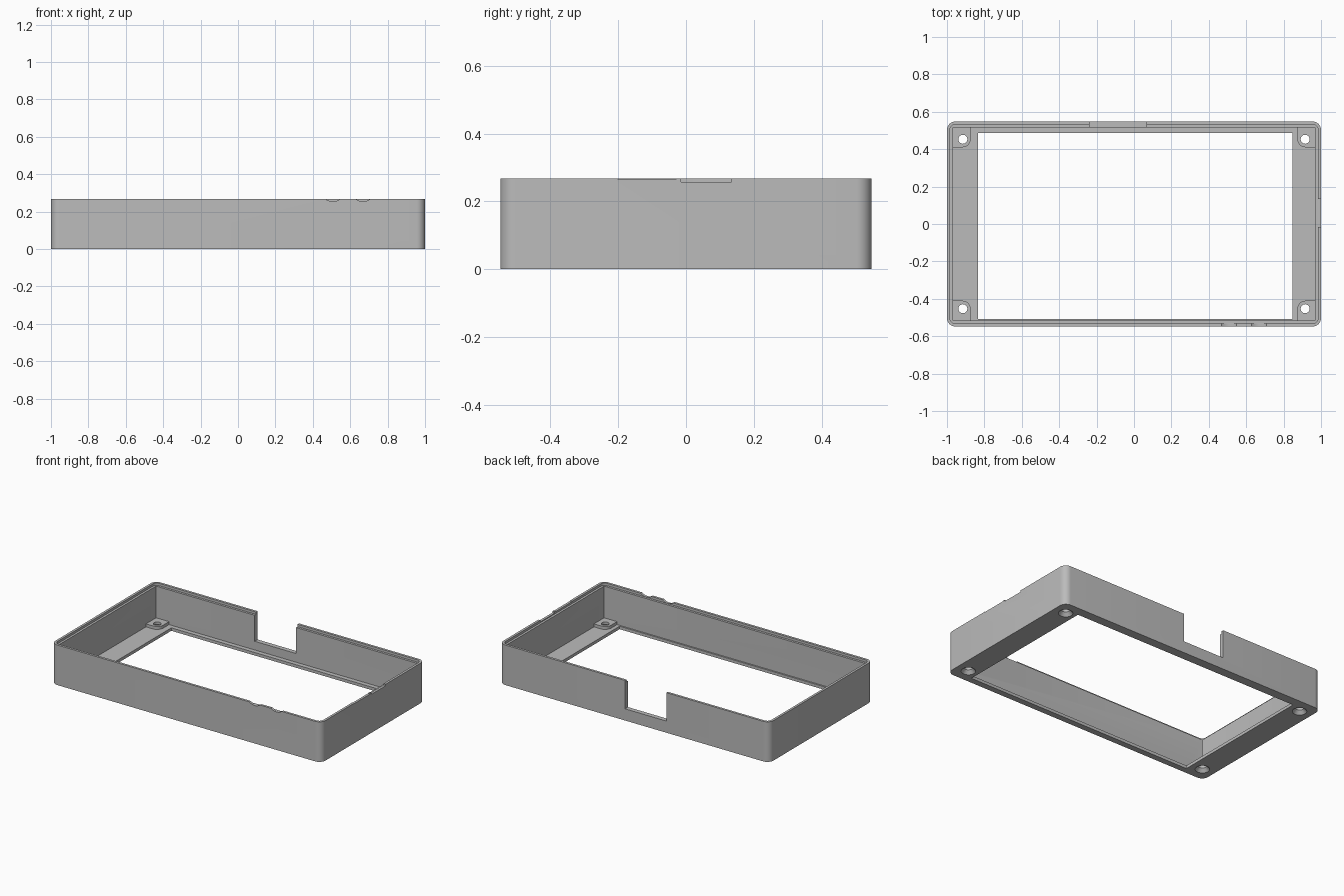
import bpy, bmesh, math
from math import cos, sin, pi

cube = bpy.data.objects.get("Cube")
if cube:
    bpy.data.objects.remove(cube, do_unlink=True)

HX, HY, H = 1.0, 0.548, 0.268      # outer half sizes and height
FLOOR, STEP = 0.02, 0.252          # floor thickness, height of the inner rim
MID, WALL = 0.016, 0.031           # lip thickness, wall thickness

grey = bpy.data.materials.new("plain grey")
grey.use_nodes = True
grey.diffuse_color = (0.5, 0.5, 0.5, 1)
grey.node_tree.nodes["Principled BSDF"].inputs["Base Color"].default_value = (0.5, 0.5, 0.5, 1)


def finish(bm, name):
    bmesh.ops.recalc_face_normals(bm, faces=bm.faces)
    mesh = bpy.data.meshes.new(name)
    bm.to_mesh(mesh)
    bm.free()
    mesh.materials.append(grey)
    ob = bpy.data.objects.new(name, mesh)
    bpy.context.collection.objects.link(ob)
    return ob


def rounded_rect(x0, x1, y0, y1, r, n=8):
    corners = [(x1 - r, y1 - r), (x0 + r, y1 - r), (x0 + r, y0 + r), (x1 - r, y0 + r)]
    return [(cx + r * cos((q + i / n) * pi / 2), cy + r * sin((q + i / n) * pi / 2))
            for q, (cx, cy) in enumerate(corners) for i in range(n + 1)]


def inset(d, r):
    return rounded_rect(-HX + d, HX - d, -HY + d, HY - d, r)


def prism(name, outline, z0, z1):
    bm = bmesh.new()
    face = bm.faces.new([bm.verts.new((x, y, z0)) for x, y in outline])
    ext = bmesh.ops.extrude_face_region(bm, geom=[face])
    for v in ext["geom"]:
        if isinstance(v, bmesh.types.BMVert):
            v.co.z = z1
    return finish(bm, name)


def box(name, x0, x1, y0, y1, z0, z1):
    return prism(name, [(x0, y0), (x1, y0), (x1, y1), (x0, y1)], z0, z1)


def cone(name, loc, r0, r1, depth, tilt=0, sides=32):
    bm = bmesh.new()
    bmesh.ops.create_cone(bm, cap_ends=True, segments=sides, radius1=r0, radius2=r1, depth=depth)
    ob = finish(bm, name)
    ob.location = loc
    ob.rotation_euler.x = tilt
    return ob


# Case: floor, walls and stepped rim, lofted as one closed band
opening = rounded_rect(-0.835, 0.847, -0.507, 0.487, 0.002)
loops = [(opening, 0), (inset(0, 0.045), 0), (inset(0, 0.045), H), (inset(MID, 0.029), H),
         (inset(MID, 0.029), STEP), (inset(WALL, 0.004), STEP), (inset(WALL, 0.004), FLOOR),
         (opening, FLOOR)]
bm = bmesh.new()
rings = [[bm.verts.new((x, y, z)) for x, y in pts] for pts, z in loops]
for a, b in zip(rings, rings[1:] + rings[:1]):
    for i in range(len(a)):
        j = (i + 1) % len(a)
        bm.faces.new((a[i], a[j], b[j], b[i]))
case = finish(bm, "case_frame")


def combine(tool, operation):
    tool.hide_render = True
    bpy.context.view_layer.update()
    mod = case.modifiers.new("cut", "BOOLEAN")
    mod.operation, mod.solver, mod.object = operation, "EXACT", tool
    bpy.context.view_layer.objects.active = case
    bpy.ops.object.modifier_apply(modifier=mod.name)
    bpy.data.objects.remove(tool, do_unlink=True)


# Corner screw bosses, each with one rounded corner, a hole and a countersink
for sx in (-1, 1):
    for sy in (-1, 1):
        r = 0.045
        arc = [(0.873 + r - r * cos(t * pi / 16), 0.41 + r - r * sin(t * pi / 16)) for t in range(9)]
        outline = [(sx * x, sy * y) for x, y in arc + [(0.98, 0.41), (0.98, 0.53), (0.873, 0.53)]]
        combine(prism("boss", outline, 0.01, 0.04), "UNION")
        combine(cone("screw_hole", (sx * 0.915, sy * 0.453, 0.02), 0.024, 0.024, 0.2), "DIFFERENCE")
        combine(cone("countersink", (sx * 0.915, sy * 0.453, 0.008), 0.05, 0.024, 0.03), "DIFFERENCE")

# Large opening in the back wall
combine(box("back_cutter", -0.238, 0.068, 0.5, 0.6, 0.078, 0.4), "DIFFERENCE")

# Shallow slots in the lip of the side wall
combine(box("side_slot", 0.982, 1.1, -0.015, 0.135, 0.258, 0.4), "DIFFERENCE")
combine(box("side_slot_shallow", 0.982, 1.1, -0.2, -0.03, 0.265, 0.4), "DIFFERENCE")

# Two round dips in the lip of the front wall
for x in (0.507, 0.668):
    combine(cone("front_dip", (x, -0.58, 0.318), 0.064, 0.064, 0.1, pi / 2, 64), "DIFFERENCE")

# Rounded corners smooth, all other edges sharp
bpy.ops.object.select_all(action="DESELECT")
case.select_set(True)
bpy.context.view_layer.objects.active = case
bpy.ops.object.shade_smooth_by_angle(angle=math.radians(30))
